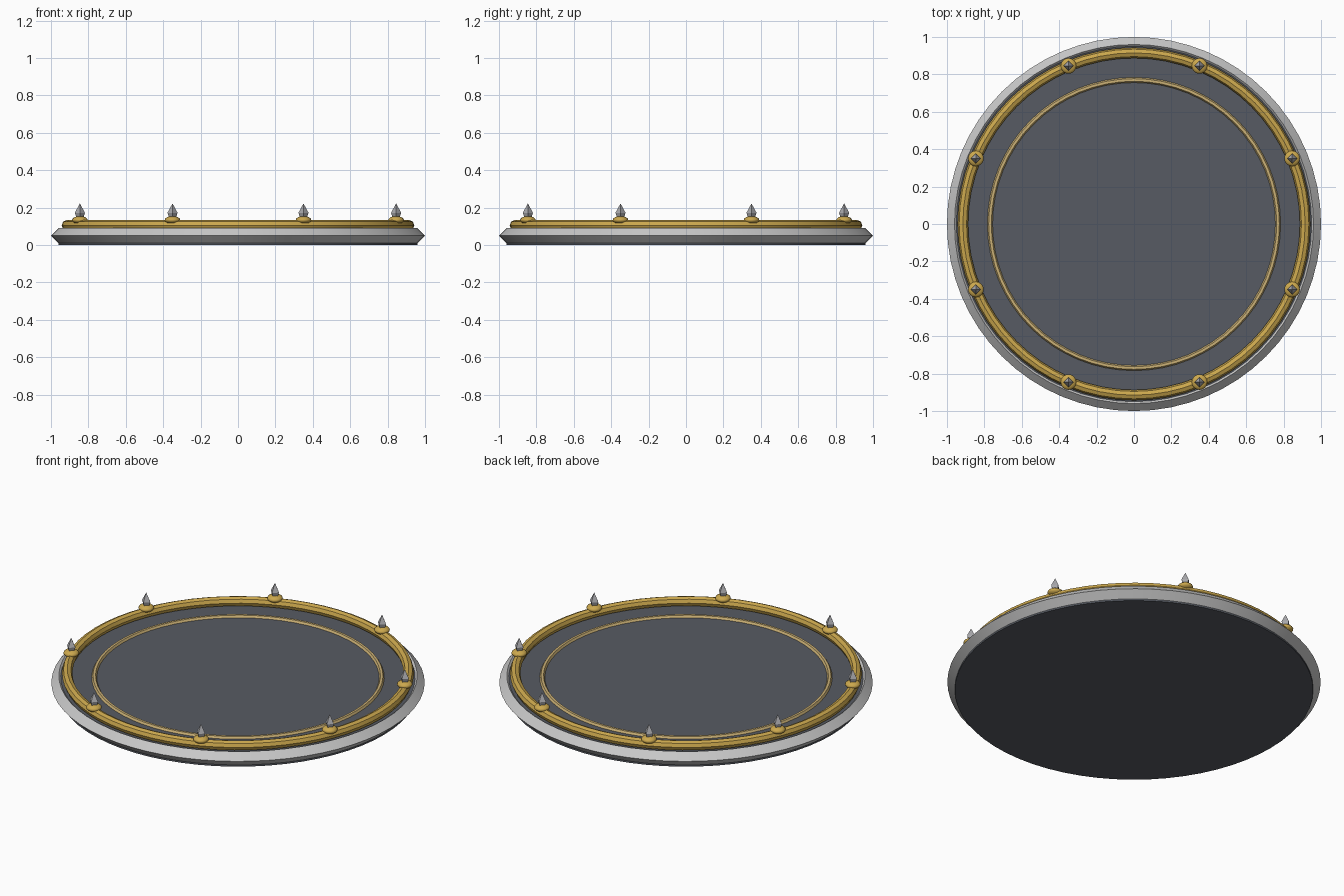
import bpy, math

if "Cube" in bpy.data.objects:
    bpy.data.objects.remove(bpy.data.objects["Cube"])

def mat(name, rgb):
    m = bpy.data.materials.new(name)
    m.diffuse_color = (*rgb, 1)
    m.use_nodes = True
    m.node_tree.nodes["Principled BSDF"].inputs["Base Color"].default_value = m.diffuse_color
    return m

SILVER = mat("silver", (0.58, 0.58, 0.58))
GOLD = mat("gold", (0.60, 0.39, 0.075))
PALE = mat("pale gold", (0.60, 0.44, 0.18))
SLATE = mat("slate", (0.095, 0.105, 0.125))
CRYSTAL = mat("steel", (0.40, 0.40, 0.42))

def finish(name, material, smooth=None):
    o = bpy.context.object
    o.name = name
    o.data.materials.append(material)
    if smooth:
        bpy.ops.object.shade_smooth_by_angle(angle=math.radians(smooth))
    return o

def ring(name, R, r, z, sides, material, segs=64):
    bpy.ops.mesh.primitive_torus_add(major_radius=R, minor_radius=r, location=(0, 0, z),
                                     major_segments=segs, minor_segments=sides)
    return finish(name, material, 30)

# base plate
bpy.ops.mesh.primitive_cylinder_add(vertices=64, radius=0.96, depth=0.08, location=(0, 0, 0.04))
finish("base_plate", SLATE, 30)

# diamond-section rim and the raised bands
ring("outer_rim", 0.96, 0.04, 0.05, 4, SILVER)
ring("gold_band", 0.915, 0.028, 0.105, 8, GOLD)
ring("inner_band", 0.77, 0.014, 0.08, 6, PALE)

# eight beads with pointed studs
for i in range(8):
    a = math.radians(22.5 + 45 * i)
    x, y = 0.915 * math.cos(a), 0.915 * math.sin(a)
    bpy.ops.mesh.primitive_uv_sphere_add(segments=16, ring_count=8, radius=1, location=(x, y, 0.133))
    bpy.context.object.scale = (0.042, 0.042, 0.021)
    finish(f"bead_{i}", GOLD, 50)
    for part, z, top in (("upper", 0.197, True), ("lower", 0.152, False)):
        bpy.ops.mesh.primitive_cone_add(vertices=4, radius1=0.027 if top else 0.014,
                                        radius2=0 if top else 0.027,
                                        depth=0.05 if top else 0.04, location=(x, y, z),
                                        end_fill_type='NOTHING')
        finish(f"stud_{part}_{i}", CRYSTAL)
